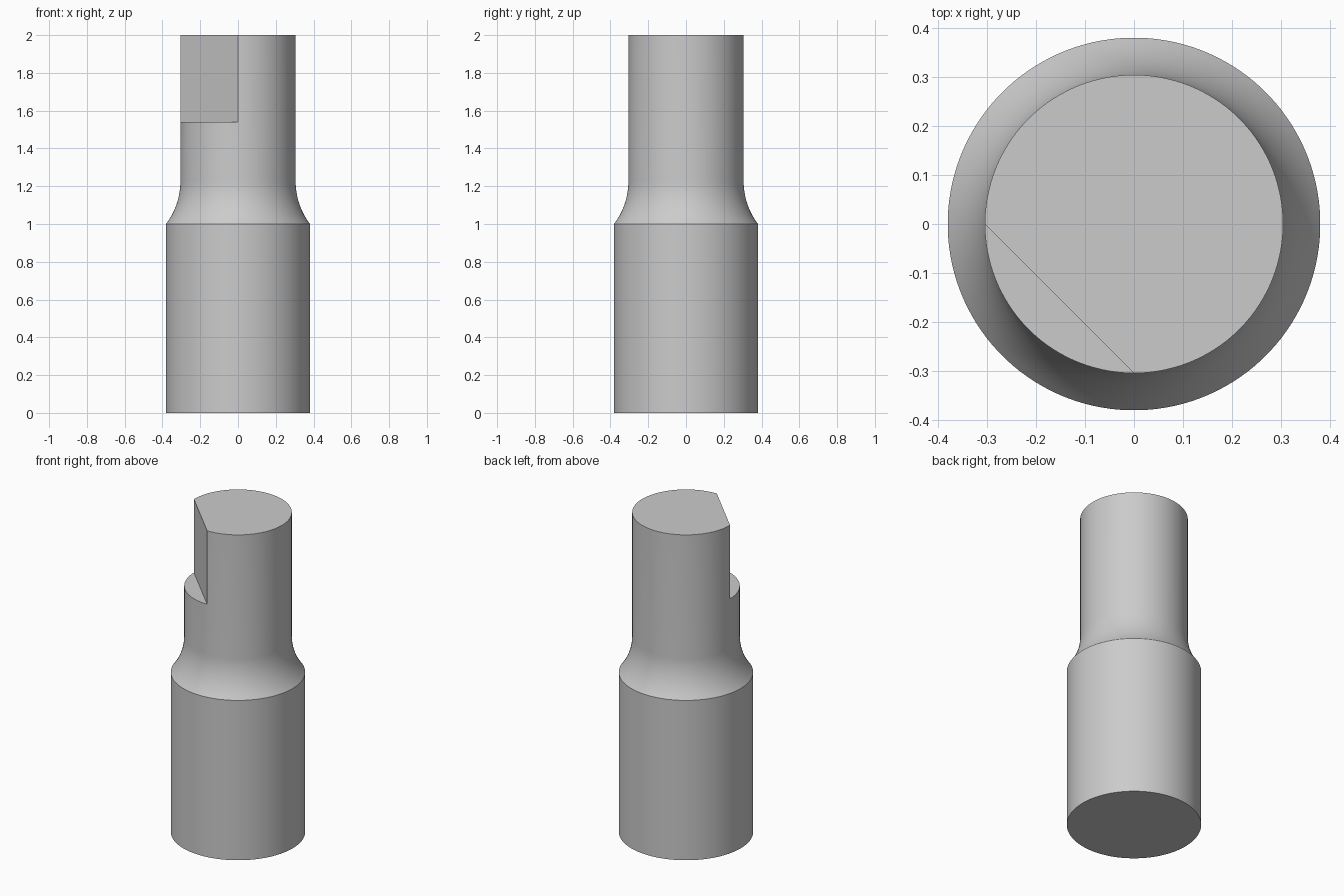
import bpy, bmesh, math
from mathutils import Matrix

if "Cube" in bpy.data.objects:
    bpy.data.objects.remove(bpy.data.objects["Cube"])

BODY_R, NECK_R, FILLET_R = 0.381, 0.305, 0.38
SHOULDER_Z, TOP_Z, FLAT_Z = 1.0, 2.0, 1.54
SEGMENTS, ARC_STEPS = 128, 12

grey = bpy.data.materials.new("plain grey")
grey.diffuse_color = (0.6, 0.6, 0.6, 1)
grey.use_nodes = True
grey.node_tree.nodes["Principled BSDF"].inputs["Base Color"].default_value = grey.diffuse_color


def add_object(name, bm):
    bmesh.ops.recalc_face_normals(bm, faces=bm.faces)
    mesh = bpy.data.meshes.new(name)
    bm.to_mesh(mesh)
    bm.free()
    mesh.materials.append(grey)
    obj = bpy.data.objects.new(name, mesh)
    bpy.context.collection.objects.link(obj)
    return obj


# Turned profile: wide body, concave fillet, narrow neck
sweep = math.acos(1 - (BODY_R - NECK_R) / FILLET_R)
fillet_top = SHOULDER_Z + FILLET_R * math.sin(sweep)
profile = [(BODY_R, 0)]
for i in range(ARC_STEPS + 1):
    a = sweep * (1 - i / ARC_STEPS)
    profile.append((NECK_R + FILLET_R * (1 - math.cos(a)),
                    fillet_top - FILLET_R * math.sin(a)))
profile.append((NECK_R, TOP_Z))

# Stepped shaft
bm = bmesh.new()
rings = []
for r, z in profile:
    angles = [math.tau * (k + 0.5) / SEGMENTS for k in range(SEGMENTS)]
    rings.append([bm.verts.new((r * math.cos(a), r * math.sin(a), z)) for a in angles])
for low, high in zip(rings, rings[1:]):
    for k in range(SEGMENTS):
        n = (k + 1) % SEGMENTS
        bm.faces.new((low[k], low[n], high[n], high[k]))
bm.faces.new(rings[0][::-1])
bm.faces.new(rings[-1])
shaft = add_object("stepped_shaft", bm)

# Box that cuts the flat at the top, on the front left side
bm = bmesh.new()
bmesh.ops.create_cube(bm, size=1)
near = NECK_R / math.sqrt(2)
bm.transform(Matrix.Rotation(math.radians(225), 4, 'Z')
             @ Matrix.Translation((near + 0.5, 0, FLAT_Z + 0.5)))
cutter = add_object("flat_cutter", bm)
cutter.hide_render = True

cut = shaft.modifiers.new("flat", 'BOOLEAN')
cut.operation = 'DIFFERENCE'
cut.solver = 'EXACT'
cut.object = cutter
bpy.context.view_layer.objects.active = shaft
shaft.select_set(True)
bpy.ops.object.modifier_apply(modifier=cut.name)
bpy.data.objects.remove(cutter)

# Smooth round sides, keep the shoulder and flat crisp
bpy.ops.object.shade_smooth_by_angle(angle=math.radians(30))
